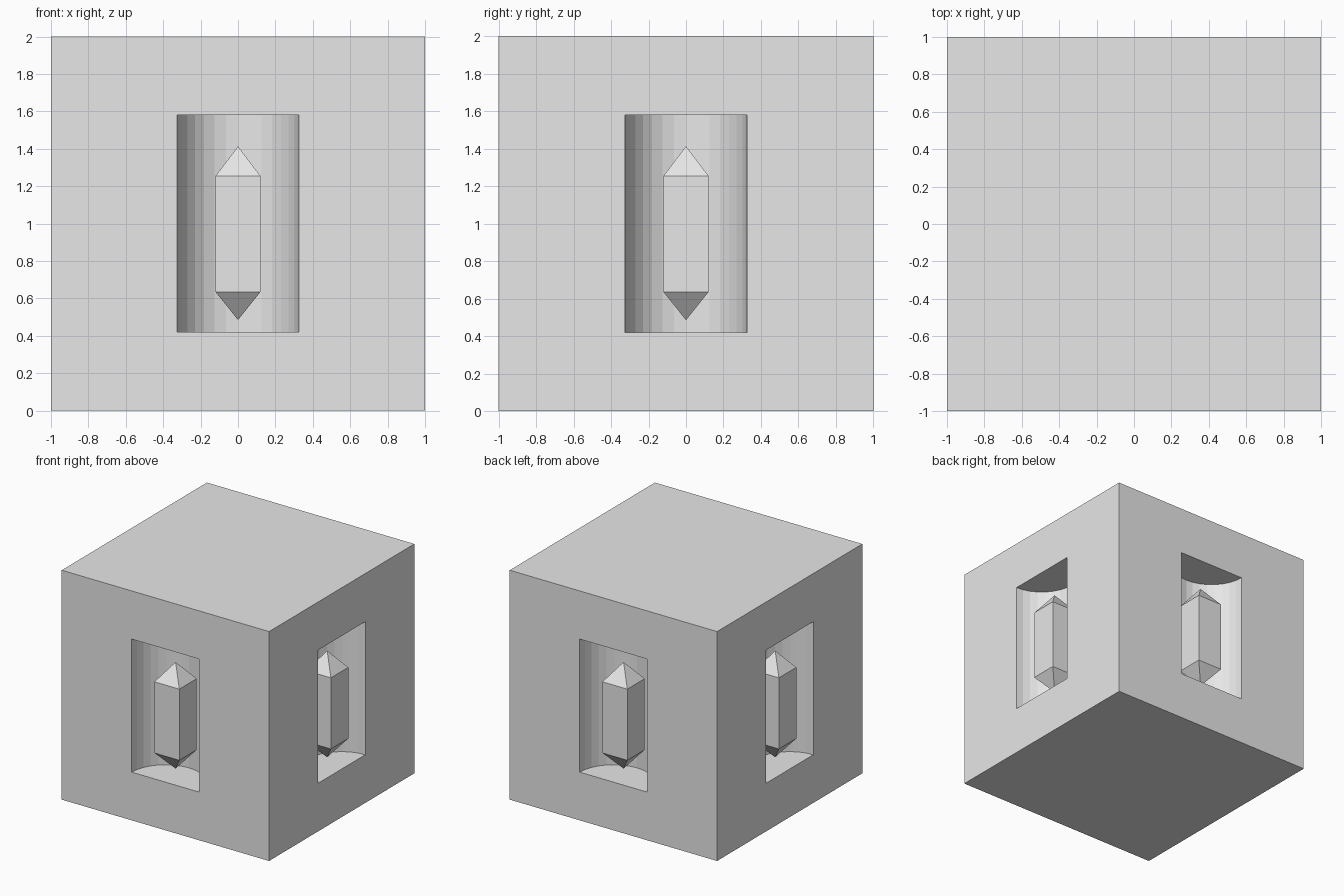
import bpy
import bmesh
from math import pi
from mathutils import Matrix, Vector

if "Cube" in bpy.data.objects:
    bpy.data.objects.remove(bpy.data.objects["Cube"])

stone = bpy.data.materials.new("stone grey")
stone.use_nodes = True
grey = (0.8, 0.8, 0.8, 1)
stone.diffuse_color = grey
stone.node_tree.nodes["Principled BSDF"].inputs["Base Color"].default_value = grey

NICHE_RADIUS, NICHE_LOW, NICHE_HIGH = 0.325, 0.42, 1.58
CRYSTAL_HALF, CRYSTAL_DEPTH = 0.12, 0.14


def make_object(name, bm):
    bmesh.ops.recalc_face_normals(bm, faces=bm.faces)
    mesh = bpy.data.meshes.new(name)
    bm.to_mesh(mesh)
    bm.free()
    mesh.materials.append(stone)
    obj = bpy.data.objects.new(name, mesh)
    bpy.context.collection.objects.link(obj)
    return obj


# Solid block
bm = bmesh.new()
bmesh.ops.create_cube(bm, size=2, matrix=Matrix.Translation((0, 0, 1)))
block = make_object("block", bm)

# One upright cylinder centred on each side face, cut out as a half-round niche
bm = bmesh.new()
for turn in range(4):
    place = Matrix.Rotation(turn * pi / 2, 4, "Z") @ Matrix.Translation(
        (0, -1, (NICHE_LOW + NICHE_HIGH) / 2))
    bmesh.ops.create_cone(bm, cap_ends=True, segments=32, radius1=NICHE_RADIUS,
                          radius2=NICHE_RADIUS, depth=NICHE_HIGH - NICHE_LOW,
                          matrix=place)
cutter = make_object("niche_cutter", bm)
cutter.hide_render = True
cutter.hide_viewport = True

cut = block.modifiers.new("niches", "BOOLEAN")
cut.operation = "DIFFERENCE"
cut.solver = "EXACT"
cut.object = cutter

# Apply the cut and drop the cutter
bpy.context.view_layer.update()
evaluated = block.evaluated_get(bpy.context.evaluated_depsgraph_get())
carved = bpy.data.meshes.new_from_object(evaluated)
block.modifiers.clear()
block.data = carved
bpy.data.objects.remove(cutter)


# Square crystal, pointed at both ends, floating in each niche
def crystal(name, turn):
    bm = bmesh.new()
    h = CRYSTAL_HALF
    rings = [[bm.verts.new((x, y, z)) for x, y in ((-h, -h), (h, -h), (h, h), (-h, h))]
             for z in (0.635, 1.255)]
    bottom, top = bm.verts.new((0, 0, 0.485)), bm.verts.new((0, 0, 1.413))
    for i in range(4):
        j = (i + 1) % 4
        low, high = rings
        bm.faces.new((low[i], low[j], high[j], high[i]))
        bm.faces.new((low[j], low[i], bottom))
        bm.faces.new((high[i], high[j], top))
    place = Matrix.Rotation(turn * pi / 2, 4, "Z") @ Matrix.Translation(
        Vector((0, CRYSTAL_DEPTH - 1, 0)))
    bm.transform(place)
    return make_object(name, bm)


for turn, side in enumerate(("front", "left", "back", "right")):
    crystal(side + "_crystal", turn)
